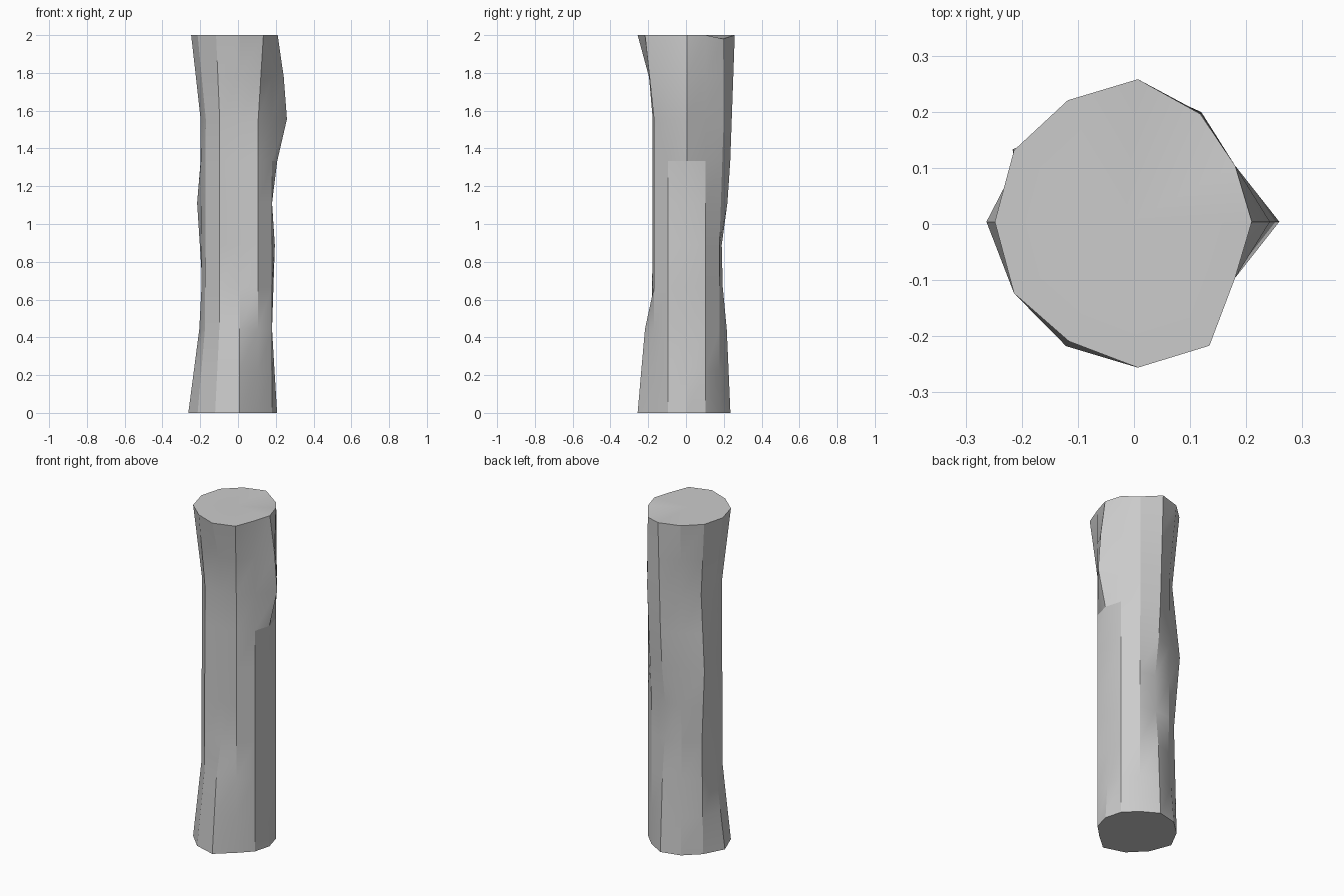
import bpy, bmesh, math

if "Cube" in bpy.data.objects:
    bpy.data.objects.remove(bpy.data.objects["Cube"])

RINGS = 9           # segments along the height
HEIGHT = 2.0
CX, CY = 0.007, 0.004

# Radius profile of each of the 12 sides (every 30 degrees): (height, radius) keys
COLUMNS = [
    [(0, .2), (.44, .173), (.89, .188), (1.11, .172), (1.33, .2), (1.56, .253), (1.78, .235), (2, .203)],
    [(0, .2), (2, .2)],
    [(0, .2), (.89, .2), (1.56, .226), (2, .222)],
    [(0, .231), (.44, .212), (.67, .19), (.89, .185), (1.11, .215), (1.33, .23), (2, .254)],
    [(0, .235), (.44, .205), (1.56, .21), (2, .25)],
    [(0, .24), (.67, .225), (1.11, .258), (1.56, .215), (2, .255)],
    [(0, .27), (.44, .212), (.67, .2), (1.56, .205), (2, .255)],
    [(0, .255), (.44, .21), (1.56, .205), (2, .255)],
    [(0, .256), (.44, .212), (1.56, .208), (2, .246)],
    [(0, .26), (.44, .222), (.67, .172), (1.56, .172), (1.78, .2), (2, .26)],
    [(0, .2), (1.56, .2), (2, .255)],
    [(0, .2), (2, .2)],
]


def radius_at(keys, z):
    for (z0, r0), (z1, r1) in zip(keys, keys[1:]):
        if z <= z1:
            return r0 + (r1 - r0) * (z - z0) / (z1 - z0)
    return keys[-1][1]


# Rough log: stacked rings joined by side faces and two caps
bm = bmesh.new()
rings = []
for i in range(RINGS + 1):
    z = HEIGHT * i / RINGS
    ring = []
    for k, keys in enumerate(COLUMNS):
        a = math.radians(30 * k)
        r = radius_at(keys, z)
        ring.append(bm.verts.new((CX + r * math.cos(a), CY + r * math.sin(a), z)))
    rings.append(ring)

for low, high in zip(rings, rings[1:]):
    for k in range(12):
        n = (k + 1) % 12
        bm.faces.new((low[k], low[n], high[n], high[k]))
bm.faces.new(rings[0][::-1])
top = bm.faces.new(rings[-1])

# Small chip in the top rim at the back
bmesh.ops.poke(bm, faces=[top])
rings[-1][2].co.z -= 0.02

mesh = bpy.data.meshes.new("log")
bm.to_mesh(mesh)
bm.free()
log = bpy.data.objects.new("log", mesh)
bpy.context.collection.objects.link(log)

bpy.context.view_layer.objects.active = log
log.select_set(True)
bpy.ops.object.shade_smooth_by_angle(angle=math.radians(20))
